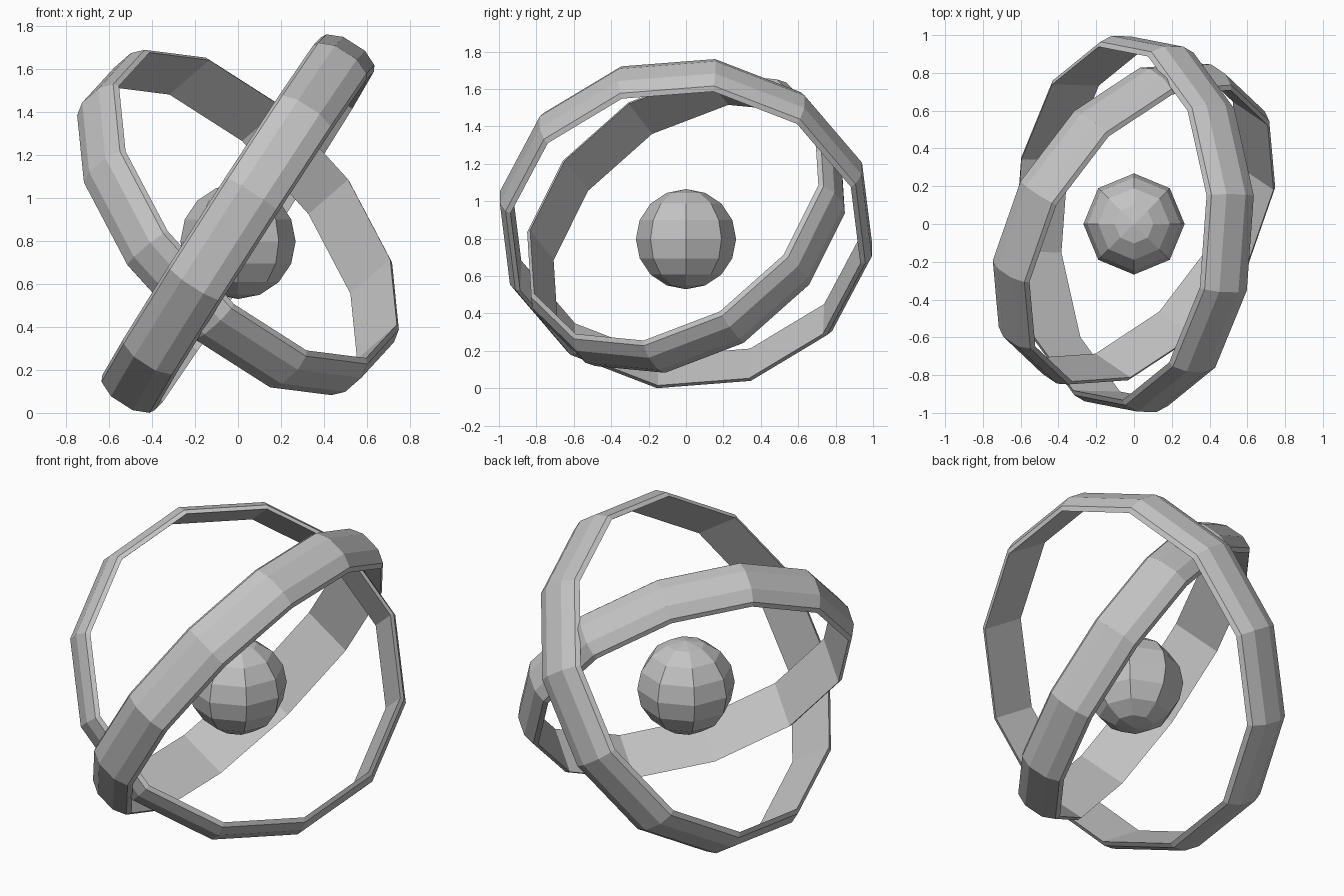
import bpy, bmesh, math
from mathutils import Vector

if "Cube" in bpy.data.objects:
    bpy.data.objects.remove(bpy.data.objects["Cube"])

grey = bpy.data.materials.new("plain_grey")
grey.diffuse_color = (0.55, 0.55, 0.55, 1)
grey.use_nodes = True
grey.node_tree.nodes["Principled BSDF"].inputs["Base Color"].default_value = grey.diffuse_color


def finish(name, bm):
    bmesh.ops.recalc_face_normals(bm, faces=bm.faces)
    me = bpy.data.meshes.new(name)
    bm.to_mesh(me)
    bm.free()
    me.materials.append(grey)
    ob = bpy.data.objects.new(name, me)
    bpy.context.collection.objects.link(ob)
    return ob


def band(name, centre, u, normal, scale, phase, sides=12):
    """Twelve-sided hoop: flat inside, gently crowned outside."""
    n = Vector(normal).normalized()
    u = Vector(u)
    u = (u - n * u.dot(n)).normalized()
    v = n.cross(u)
    # cross-section as (offset along the axis, radius)
    section = [(-.147, .947), (-.133, .974), (-.06, 1.007),
               (.06, 1.007), (.133, .974), (.147, .947)]
    bm = bmesh.new()
    loops = []
    for i in range(sides):
        a = math.radians(phase) + 2 * math.pi * i / sides
        d = u * math.cos(a) + v * math.sin(a)
        loops.append([bm.verts.new(Vector(centre) + (d * r + n * h) * scale)
                      for h, r in section])
    k = len(section)
    for i in range(sides):
        p, q = loops[i], loops[(i + 1) % sides]
        for j in range(k):
            bm.faces.new((p[j], p[(j + 1) % k], q[(j + 1) % k], q[j]))
    return finish(name, bm)


# two tilted hoops
tilt = 1.0
band("outer_ring", (0, 0, .88), (math.cos(tilt), 0, math.sin(tilt)),
     (-math.sin(tilt), .02, math.cos(tilt)), 1.0, 9)
band("inner_ring", (0, 0, .885), (-.655, 0, .756), (.67, -.455, .58), .935, -12)

# faceted core ball
bm = bmesh.new()
bmesh.ops.create_uvsphere(bm, u_segments=8, v_segments=8, radius=.268)
bmesh.ops.translate(bm, verts=bm.verts, vec=(0, 0, .797))
finish("core_ball", bm)
